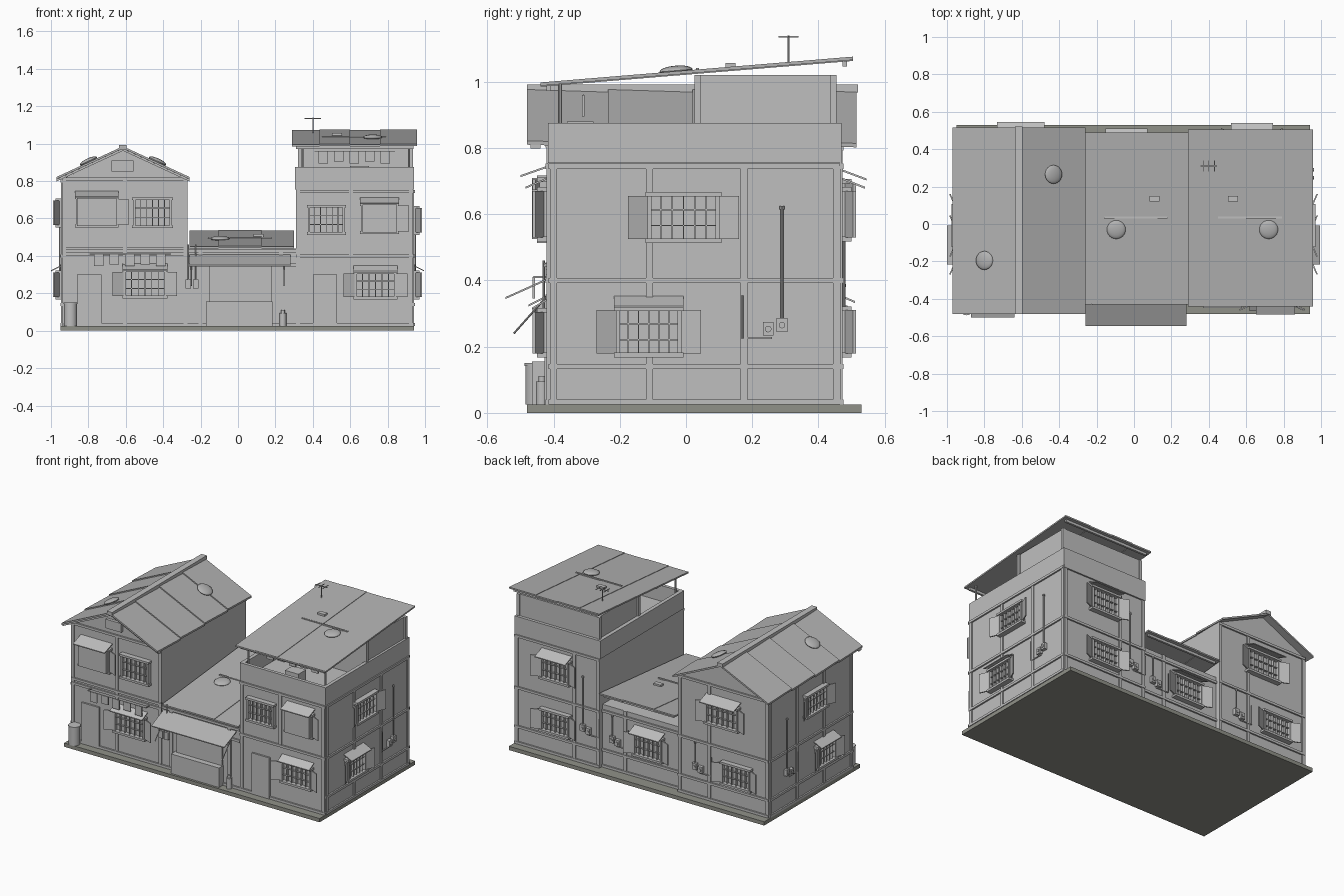
import bpy, bmesh, math
from mathutils import Vector, Matrix

cube = bpy.data.objects.get("Cube")
if cube:
    bpy.data.objects.remove(cube)


def material(name, rgb):
    m = bpy.data.materials.new(name)
    m.use_nodes = True
    m.diffuse_color = (*rgb, 1)
    m.node_tree.nodes["Principled BSDF"].inputs["Base Color"].default_value = (*rgb, 1)
    return m


GREY = material("plaster grey", (0.52, 0.52, 0.52))
METAL = material("roof grey", (0.45, 0.45, 0.45))
STONE = material("stone grey", (0.28, 0.285, 0.25))
parts = {}


def mesh(part):
    if part not in parts:
        parts[part] = bmesh.new()
    return parts[part]


def box(part, a, b):
    a, b = Vector(a), Vector(b)
    size = Vector(abs(p - q) for p, q in zip(a, b))
    bmesh.ops.create_cube(mesh(part), size=1,
                          matrix=Matrix.Translation((a + b) / 2) @ Matrix.Diagonal((*size, 1)))


def sheet(part, corners, thick):
    """Slab from an outline, thickened downwards or along a given vector."""
    bm = mesh(part)
    off = thick if isinstance(thick, Vector) else Vector((0, 0, -thick))
    top = [bm.verts.new(c) for c in corners]
    low = [bm.verts.new(Vector(c) + off) for c in corners]
    faces = [bm.faces.new(top), bm.faces.new(low[::-1])]
    n = len(top)
    for i in range(n):
        j = (i + 1) % n
        faces.append(bm.faces.new((top[j], top[i], low[i], low[j])))
    bmesh.ops.recalc_face_normals(bm, faces=faces)


def rod(part, a, b, r, sides=10):
    a, b = Vector(a), Vector(b)
    rot = (b - a).to_track_quat('Z', 'Y').to_matrix().to_4x4()
    bmesh.ops.create_cone(mesh(part), cap_ends=True, segments=sides, radius1=r, radius2=r,
                          depth=(b - a).length, matrix=Matrix.Translation((a + b) / 2) @ rot)


def roof_vent(p, normal):
    """Flattened dome lying on a roof slope."""
    rot = Vector(normal).to_track_quat('Z', 'Y').to_matrix().to_4x4()
    bmesh.ops.create_uvsphere(mesh("roof_vents"), u_segments=24, v_segments=12, radius=0.05,
                              matrix=Matrix.Translation(p) @ rot @ Matrix.Diagonal((1, 1, 0.3, 1)))


# Wall coordinates: u along the wall, d outwards, z up
WALLS = {
    "front": lambda u, d, z: Vector((u, -0.415 - d, z)),
    "back": lambda u, d, z: Vector((u, 0.465 + d, z)),
    "rear": lambda u, d, z: Vector((u, 0.44 + d, z)),
    "right": lambda u, d, z: Vector((-0.94 - d, u, z)),
    "left": lambda u, d, z: Vector((0.935 + d, u, z)),
}


def wbox(part, wall, u0, u1, d0, d1, z0, z1):
    box(part, WALLS[wall](u0, d0, z0), WALLS[wall](u1, d1, z1))


def window(wall, u0, u1, z0, z1, awning=0, shutters=(True, True), closed=False):
    w = WALLS[wall]
    wbox("window_panes", wall, u0, u1, 0, 0.006, z0, z1)
    for u in (u0, u1):
        wbox("window_frames", wall, u - 0.006, u + 0.006, 0, 0.028, z0, z1)
    for z in (z0, z1):
        wbox("window_frames", wall, u0 - 0.012, u1 + 0.012, 0, 0.035, z - 0.007, z + 0.007)
    if closed:
        wbox("closed_shutters", wall, u0, u1, 0, 0.05, z0, z1)
    else:
        for i in range(1, 6):
            u = u0 + (u1 - u0) * i / 6
            wbox("window_bars", wall, u - 0.002, u + 0.002, 0, 0.022, z0, z1)
        for t in (0.33, 0.67):
            z = z0 + (z1 - z0) * t
            wbox("window_bars", wall, u0, u1, 0, 0.018, z - 0.002, z + 0.002)
    # shutters swung open away from the wall
    for show, u, s in ((shutters[0], u0, -1), (shutters[1], u1, 1)):
        if show:
            zl, zh = z0 + 0.005, z1 - 0.005
            thick = w(0, 0.008, 0) - w(0, 0, 0)
            sheet("open_shutters", [w(u, 0.012, zl), w(u + s * 0.065, 0.04, zl),
                                    w(u + s * 0.065, 0.04, zh), w(u, 0.012, zh)], thick)
    if awning:
        a, b = u0 - 0.012, u1 + 0.012
        sheet("window_awnings", [w(a, 0, z1 + 0.038), w(b, 0, z1 + 0.038),
                                 w(b, awning, z1 + 0.008), w(a, awning, z1 + 0.008)], 0.006)


def beams(wall, u0, u1, ups, bands, z0, z1):
    """Timber posts and horizontal rails on one wall."""
    for u in ups:
        wbox("timber_posts", wall, u - 0.011, u + 0.011, 0, 0.007, z0, z1)
    for z in bands:
        wbox("timber_rails", wall, u0, u1, 0, 0.01, z - 0.008, z + 0.008)


def meter(wall, u, z0, z1):
    """Pipe with two utility boxes at its foot."""
    w = WALLS[wall]
    rod("pipes", w(u, 0.012, z0), w(u, 0.012, z1), 0.004)
    rod("pipes", w(u, 0.012, z1), w(u, 0.012, z1 + 0.01), 0.007)
    for c, z in ((u, z0 - 0.02), (u - 0.042, z0 - 0.032)):
        wbox("meter_boxes", wall, c - 0.016, c + 0.016, 0, 0.022, z - 0.02, z + 0.022)
        rod("meter_dials", w(c, 0.022, z), w(c, 0.027, z), 0.01)
    wbox("pipes", wall, u - 0.12, u - 0.03, 0.004, 0.01, z0 - 0.062, z0 - 0.056)
    rod("pipes", w(u - 0.12, 0.01, z0 - 0.06), w(u - 0.12, 0.01, z0 + 0.07), 0.003)


# Base slab and main masses
box("base_slab", (-0.95, -0.48, 0), (0.94, 0.53, 0.025))
box("west_house_walls", (-0.94, -0.415, 0.025), (-0.27, 0.465, 0.81))
sheet("west_gable", [(-0.94, -0.415, 0.81), (-0.27, -0.415, 0.81), (-0.615, -0.415, 0.97)], Vector((0, 0.88, 0)))
box("middle_shop_walls", (-0.27, -0.415, 0.025), (0.31, 0.44, 0.44))
box("east_house_walls", (0.31, -0.415, 0.025), (0.935, 0.465, 0.77))
for a, b in (((0.31, -0.417), (0.94, -0.395)), ((0.31, 0.447), (0.94, 0.47)),
             ((0.305, -0.417), (0.33, 0.47)), ((0.917, -0.417), (0.94, 0.47))):
    box("roof_terrace_parapet", (*a, 0.755), (*b, 0.875))
box("rooftop_room", (0.33, 0.03, 0.77), (0.925, 0.45, 1.02))
for x in (0.33, 0.925):
    for y in (0.035, 0.445):
        box("rooftop_room_posts", (x - 0.01, y - 0.01, 0.77), (x + 0.01, y + 0.01, 1.02))
for x in (0.345, 0.915):
    rod("terrace_posts", (x, -0.38, 0.77), (x, -0.38, 0.995), 0.006)
box("terrace_crate", (0.6, -0.36, 0.77), (0.7, -0.28, 0.88))

# Timber on every wall
LOW = (0.033, 0.14, 0.4)
beams("front", -0.94, -0.27, (-0.93, -0.605, -0.281), (0.033, 0.41, 0.44, 0.81), 0.025, 0.81)
beams("front", 0.31, 0.94, (0.321, 0.925), (0.033, 0.4, 0.745), 0.025, 0.755)
beams("front", 0.31, 0.94, (0.605,), (), 0.4, 0.755)
beams("front", -0.27, 0.31, (-0.2, 0.23), (0.033, 0.35, 0.425), 0.025, 0.43)
beams("back", -0.94, -0.27, (-0.93, -0.5, -0.281), LOW + (0.8,), 0.025, 0.81)
beams("back", 0.31, 0.94, (0.321, 0.5, 0.925), LOW + (0.745,), 0.025, 0.755)
beams("rear", -0.27, 0.31, (0.14,), LOW, 0.025, 0.44)
for side, top in (("left", 0.745), ("right", 0.8)):
    beams(side, -0.415, 0.465, (-0.4, -0.11, 0.175, 0.455), LOW + (top,), 0.025, top)

# Windows
window("front", -0.86, -0.65, 0.56, 0.71, 0.085, (False, True), True)
window("front", -0.555, -0.36, 0.555, 0.705, 0, (False, False))
window("front", -0.605, -0.39, 0.18, 0.32, 0.06)
window("front", 0.38, 0.565, 0.52, 0.665, 0, (False, False))
window("front", 0.665, 0.85, 0.525, 0.675, 0.07, (False, True), True)
window("front", 0.63, 0.84, 0.175, 0.31, 0.05)
for side, lift in (("left", 0), ("right", 0.04)):
    window(side, -0.11, 0.095, 0.52 + lift, 0.66 + lift)
    window(side, -0.205, -0.02, 0.175, 0.315, 0.06)
    meter(side, 0.29, 0.285, 0.615)
window("back", -0.72, -0.49, 0.55, 0.7, 0.08)
window("back", -0.81, -0.61, 0.175, 0.315)
window("back", 0.53, 0.73, 0.525, 0.675, 0.075)
window("back", 0.53, 0.73, 0.175, 0.315)
window("rear", -0.14, 0.06, 0.18, 0.33, 0.07)
meter("back", -0.4, 0.25, 0.38)
meter("back", 0.43, 0.285, 0.6)
meter("rear", 0.23, 0.25, 0.38)

# Doors, shop opening and counter
for u0, u1 in ((-0.86, -0.73), (0.4, 0.53)):
    wbox("doors", "front", u0, u1, 0, 0.012, 0.025, 0.3)
wbox("shop_shutter", "front", -0.155, 0.18, 0, 0.012, 0.15, 0.345)
wbox("shop_counter", "front", -0.17, 0.185, 0, 0.05, 0.025, 0.155)
sheet("shop_awning", [(-0.26, -0.4, 0.415), (0.28, -0.4, 0.415), (0.28, -0.545, 0.35), (-0.26, -0.545, 0.35)], 0.006)
for x in (-0.25, 0.245):
    rod("awning_struts", (x, -0.4, 0.375), (x, -0.52, 0.24), 0.003)
for u in (-0.265, -0.225):
    wbox("meter_boxes", "front", u - 0.015, u + 0.015, 0, 0.025, 0.225, 0.275)
    rod("pipes", (u, -0.43, 0.27), (u, -0.43, 0.46), 0.004)

# West roof: overlapping courses down both slopes, ridge cap, trim, vents
courses = (-0.48, -0.235, 0.02, 0.265, 0.515)
for s in (-1, 1):
    ex = -0.615 + s * 0.355
    for y0, y1 in zip(courses, courses[1:]):
        sheet("west_roof_panels", [(-0.615, y0, 0.986), (ex, y0, 0.822), (ex, y1, 0.814), (-0.615, y1, 0.978)], 0.012)
    sheet("gable_trim", [(-0.615, -0.47, 0.974), (ex, -0.47, 0.81), (ex, -0.44, 0.81), (-0.615, -0.44, 0.974)], 0.012)
box("roof_ridge", (-0.635, -0.48, 0.968), (-0.595, 0.52, 0.992))
wbox("gable_vent", "front", -0.675, -0.56, 0, 0.02, 0.85, 0.91)
for x, y, s in ((-0.8, -0.195, -1), (-0.43, 0.265, 1)):
    roof_vent((x, y, 0.992 - abs(x + 0.615) * 0.462), (s * 0.42, 0, 0.9))


def shed_roof(part, xs, y0, y1, z0, z1, vent_x, bar, box_x):
    """Sloping sheet roof with side-by-side panels and fittings."""
    slope = (z1 - z0) / (y1 - y0)
    def h(y):
        return z0 + (y - y0) * slope
    for i, (a, b) in enumerate(zip(xs, xs[1:])):
        t = 0.003 * (i % 2)
        sheet(part, [(a, y0, z0 + t), (b, y0, z0 + t), (b, y1, z1 + t), (a, y1, z1 + t)], 0.01)
    for y in (y0 + 0.025, y1 - 0.025):
        box("roof_purlins", (xs[0] + 0.02, y - 0.007, h(y) - 0.025), (xs[-1] - 0.02, y + 0.007, h(y) - 0.008))
    roof_vent((vent_x, -0.03, h(-0.03) + 0.005), (0, -slope, 1))
    box("roof_bars", (bar[0], 0.03, h(0.035)), (bar[1], 0.04, h(0.035) + 0.008))
    box("roof_boxes", (box_x - 0.027, 0.12, h(0.135)), (box_x + 0.027, 0.15, h(0.135) + 0.015))


shed_roof("middle_roof_panels", (-0.26, -0.105, 0.125, 0.3), -0.43, 0.49, 0.45, 0.535, -0.095, (-0.16, 0.18), 0.11)
shed_roof("east_roof_panels", (0.29, 0.435, 0.6, 0.76, 0.957), -0.44, 0.505, 0.995, 1.073, 0.72, (0.45, 0.79), 0.53)

# Aerial
rod("aerial", (0.4, 0.31, 1.055), (0.4, 0.31, 1.14), 0.003)
box("aerial", (0.355, 0.308, 1.132), (0.445, 0.312, 1.137))
for x in (0.37, 0.4, 0.43):
    box("aerial", (x - 0.002, 0.28, 1.134), (x + 0.002, 0.34, 1.138))

# Washing lines
for x0, x1, y, z in ((-0.79, -0.36, -0.46, 0.41), (0.41, 0.84, -0.31, 0.96)):
    rod("washing_lines", (x0, y, z), (x1, y, z), 0.002)
    for i in range(5):
        x = x0 + 0.02 + i * 0.083
        drop = 0.055 if i % 2 else 0.065
        box("washing", (x, y - 0.004, z - drop), (x + 0.05, y + 0.004, z))
for x in (-0.79, -0.36):
    box("washing_lines", (x - 0.003, -0.46, 0.407), (x + 0.003, -0.415, 0.413))

# Bin and gas bottle by the doors
rod("bin", (-0.895, -0.45, 0.025), (-0.895, -0.45, 0.142), 0.035, 20)
rod("bin", (-0.895, -0.45, 0.142), (-0.895, -0.45, 0.15), 0.038, 20)
rod("gas_bottle", (0.24, -0.435, 0.025), (0.24, -0.435, 0.095), 0.018, 16)
rod("gas_bottle", (0.24, -0.435, 0.095), (0.24, -0.435, 0.112), 0.01, 16)

# Turn every part into an object
COLOURS = {"base_slab": STONE, "shop_awning": METAL, "west_roof_panels": METAL,
           "middle_roof_panels": METAL, "east_roof_panels": METAL, "roof_vents": METAL}
for name, bm in parts.items():
    me = bpy.data.meshes.new(name)
    bm.to_mesh(me)
    bm.free()
    me.materials.append(COLOURS.get(name, GREY))
    ob = bpy.data.objects.new(name, me)
    bpy.context.collection.objects.link(ob)
    bpy.ops.object.select_all(action='DESELECT')
    ob.select_set(True)
    bpy.context.view_layer.objects.active = ob
    bpy.ops.object.shade_smooth_by_angle(angle=math.radians(35))
